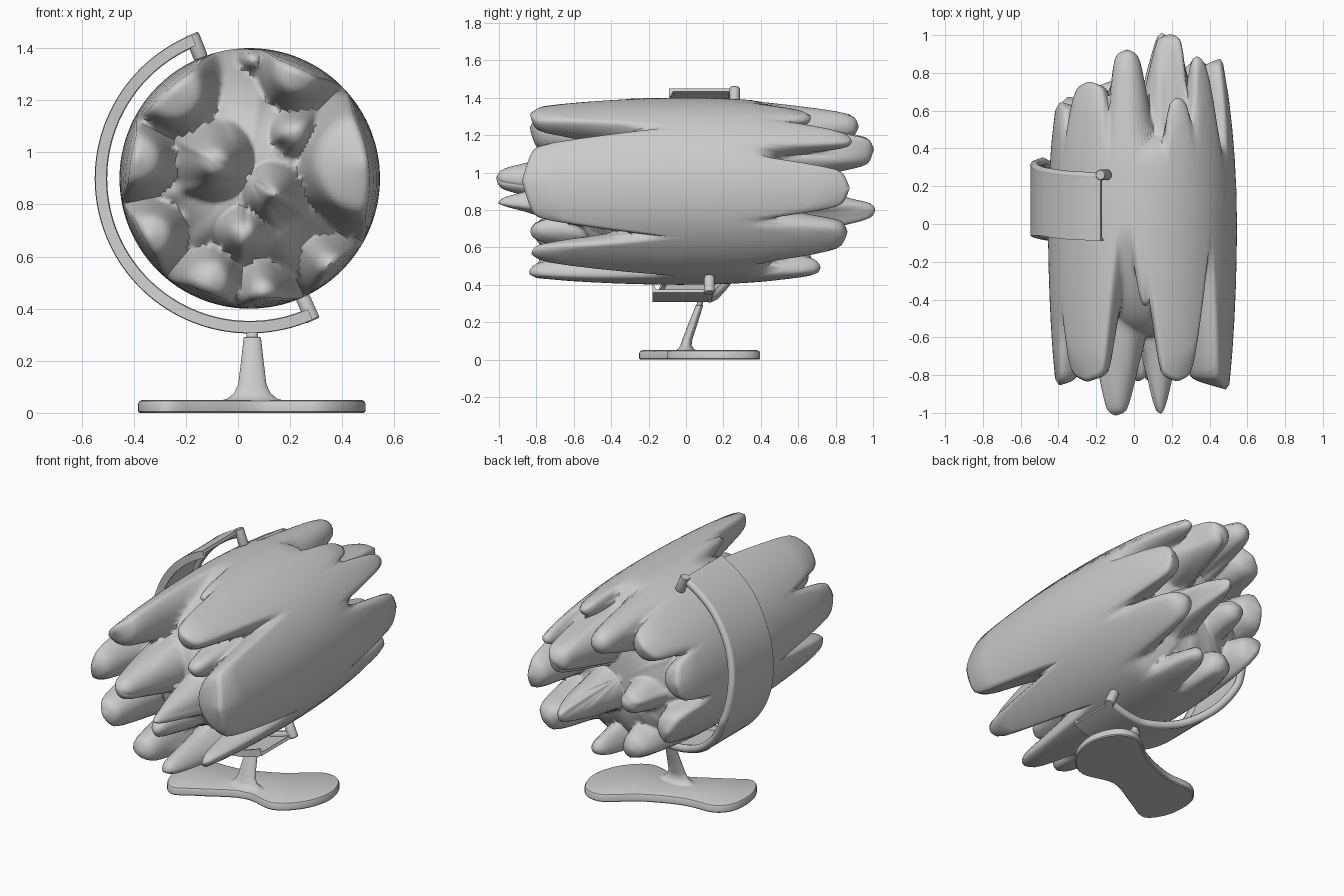
import bpy, bmesh, math
from mathutils import Vector

if "Cube" in bpy.data.objects:
    bpy.data.objects.remove(bpy.data.objects["Cube"])

CX, CZ, R = 0.045, 0.9, 0.5


def finish(name, bm, angle=35):
    bmesh.ops.recalc_face_normals(bm, faces=bm.faces)
    me = bpy.data.meshes.new(name)
    bm.to_mesh(me)
    bm.free()
    ob = bpy.data.objects.new(name, me)
    bpy.context.collection.objects.link(ob)
    bpy.ops.object.select_all(action='DESELECT')
    ob.select_set(True)
    bpy.context.view_layer.objects.active = ob
    bpy.ops.object.shade_smooth_by_angle(angle=math.radians(angle))
    return ob


def loft(name, rings, angle=35):
    """Skin a list of closed point rings and cap both ends."""
    bm = bmesh.new()
    vs = [[bm.verts.new(p) for p in ring] for ring in rings]
    n = len(vs[0])
    for a, b in zip(vs, vs[1:]):
        for i in range(n):
            j = (i + 1) % n
            bm.faces.new((a[i], a[j], b[j], b[i]))
    bm.faces.new(vs[0])
    bm.faces.new(vs[-1])
    return finish(name, bm, angle)


def sample(keys, t):
    """Linear interpolation of evenly spaced values."""
    f = min(max(t, 0), 1) * (len(keys) - 1)
    i = min(int(f), len(keys) - 2)
    return keys[i] + (keys[i + 1] - keys[i]) * (f - i)


# Globe: barrel pulled into fingers along y; each finger is x, z, radius, length
FRONT = [(0.53, 0.96, 0.22, 0.88), (0.24, 1.34, 0.10, 0.84), (0.06, 1.36, 0.03, 0.46),
         (-0.27, 1.26, 0.13, 0.84), (-0.43, 0.98, 0.11, 0.86), (-0.37, 0.66, 0.10, 0.82),
         (-0.12, 0.48, 0.09, 0.80), (0.10, 0.43, 0.06, 0.85), (0.38, 0.54, 0.06, 0.84),
         (-0.10, 0.97, 0.06, 1.02), (0.14, 0.84, 0.02, 1.02), (0.02, 0.68, 0.05, 0.84),
         (0.22, 1.08, 0.05, 0.76)]
BACK = [(0.53, 0.92, 0.12, 0.88), (0.38, 1.21, 0.05, 0.90), (0.20, 1.14, 0.08, 1.01),
        (0.25, 1.33, 0.06, 0.68), (-0.04, 1.26, 0.07, 0.93), (-0.27, 1.26, 0.12, 0.76),
        (-0.42, 1.00, 0.13, 0.65), (-0.38, 0.68, 0.12, 0.68), (-0.10, 0.50, 0.09, 0.68),
        (0.12, 0.45, 0.06, 0.73), (0.38, 0.65, 0.09, 0.87), (0.16, 0.79, 0.04, 1.02),
        (-0.14, 0.84, 0.07, 0.76)]


def depth(x, z, fingers, rim, core):
    rho = min(1, math.hypot(x - CX, z - CZ) / R)
    best = core + (rim - core) * rho ** 3
    slope = 3.6 + 4.4 * rho ** 3
    for fx, fz, r, d in fingers:
        dist = math.hypot(x - fx, z - fz)
        e = dist - r
        best = max(best, d - 0.25 * dist - slope * 0.5 * (e + math.sqrt(e * e + 0.0003)))
    return best


def radius(y):
    return R - (0.038 if y < 0 else 0.07) * (y / 0.85) ** 2


def end_cap(c, s, sign, fingers, rim, core):
    """One radial line of a globe end, from its middle to the rim."""
    rr = radius(sign * depth(CX + R * c, CZ + R * s, fingers, rim, core))
    pts = []
    for k in range(1, 31):
        q = k / 30
        d = depth(CX + R * q * c, CZ + R * q * s, fingers, rim, core)
        pts.append((CX + rr * q * c, sign * (d - (0.02 if k == 30 else 0)), CZ + rr * q * s))
    return pts


N = 160
columns = []
for i in range(N):
    c, s = math.cos(2 * math.pi * i / N), math.sin(2 * math.pi * i / N)
    front = end_cap(c, s, -1, FRONT, 0.05, 0.60)
    back = end_cap(c, s, 1, BACK, 0.38, 0.58)
    y0, y1 = front[-1][1], back[-1][1]
    ys = [y0 + (y1 - y0) * k / 10 for k in range(1, 10)]
    wall = [(CX + radius(y) * c, y, CZ + radius(y) * s) for y in ys]
    columns.append(front + wall + back[::-1])
loft("globe", [[col[k] for col in columns] for k in range(len(columns[0]))], angle=70)

# Meridian band: wide strip whose edges drift sideways, with a shallow inner channel
FRONT_EDGE = [-0.09, -0.08, -0.06, -0.06, -0.08, -0.10, -0.14, -0.18, -0.18]
BACK_EDGE = [0.25, 0.26, 0.28, 0.31, 0.33, 0.27, 0.18, 0.12, 0.12]
A0, A1 = math.radians(112), math.radians(294)


def on_arc(a, r, y):
    return (CX + r * math.cos(a), y, CZ + r * math.sin(a))


band, rim_tube = [], []
for k in range(65):
    t = k / 64
    a = A0 + (A1 - A0) * t
    f, b = sample(FRONT_EDGE, t), sample(BACK_EDGE, t)
    band.append([on_arc(a, r, y) for r, y in
                 ((0.55, f), (0.593, f), (0.593, b), (0.55, b), (0.55, b - 0.01),
                  (0.575, b - 0.02), (0.575, f + 0.02), (0.55, f + 0.01))])
    rim_tube.append([on_arc(a, 0.571 + 0.024 * math.cos(q * math.pi / 4),
                            b + 0.022 * math.sin(q * math.pi / 4)) for q in range(8)])
loft("meridian_band", band)
loft("meridian_rim", rim_tube, angle=60)

# Pivot pins at both ends of the band
for name, a, y in (("upper_pin", A0, 0.26), ("lower_pin", A1, 0.125)):
    u = Vector((math.cos(a), 0, math.sin(a)))
    v = Vector((-u.z, 0, u.x))
    pin = []
    for r, rad in ((0.50, 0.026), (0.505, 0.028), (0.592, 0.028), (0.597, 0.024)):
        o = Vector((CX, y, CZ)) + u * r
        pin.append([o + v * rad * math.cos(q * math.pi / 10)
                    + Vector((0, 1, 0)) * rad * math.sin(q * math.pi / 10) for q in range(20)])
    loft(name, pin)

# Leaning stem: z, y centre, half width x, half width y
stem = []
for z, y, wx, wy in ((0.045, 0.0, 0.13, 0.075), (0.055, 0.0, 0.095, 0.045), (0.075, 0.0, 0.07, 0.03),
                     (0.11, 0.008, 0.054, 0.026), (0.20, 0.04, 0.043, 0.024),
                     (0.29, 0.072, 0.033, 0.02), (0.291, 0.072, 0.022, 0.016),
                     (0.33, 0.08, 0.022, 0.016)):
    stem.append([(0.055 + wx * math.cos(q * math.pi / 16), y + wy * math.sin(q * math.pi / 16), z)
                 for q in range(32)])
loft("stem", stem, angle=50)

# Kidney shaped base from a closed, clockwise Catmull-Rom outline
P = [Vector(p) for p in ((0.44, 0.02), (0.30, -0.10), (0.09, -0.07), (-0.13, -0.18), (-0.28, -0.25),
                         (-0.37, -0.13), (-0.375, 0.05), (-0.29, 0.15), (-0.10, 0.17),
                         (0.12, 0.26), (0.30, 0.39), (0.43, 0.36), (0.49, 0.20))]
outline = []
for i in range(len(P)):
    p0, p1, p2, p3 = (P[(i + k - 1) % len(P)] for k in range(4))
    for k in range(6):
        t = k / 6
        outline.append(0.5 * (2 * p1 + (p2 - p0) * t + (2 * p0 - 5 * p1 + 4 * p2 - p3) * t ** 2
                              + (3 * p1 - p0 - 3 * p2 + p3) * t ** 3))
base = []
for z, inset in ((0, 0.006), (0.006, 0), (0.036, 0), (0.045, 0.005), (0.05, 0.016)):
    ring = []
    for i, p in enumerate(outline):
        d = (outline[(i + 1) % len(outline)] - outline[i - 1]).normalized()
        ring.append((p.x + d.y * inset, p.y - d.x * inset, z))
    base.append(ring)
loft("base", base)
